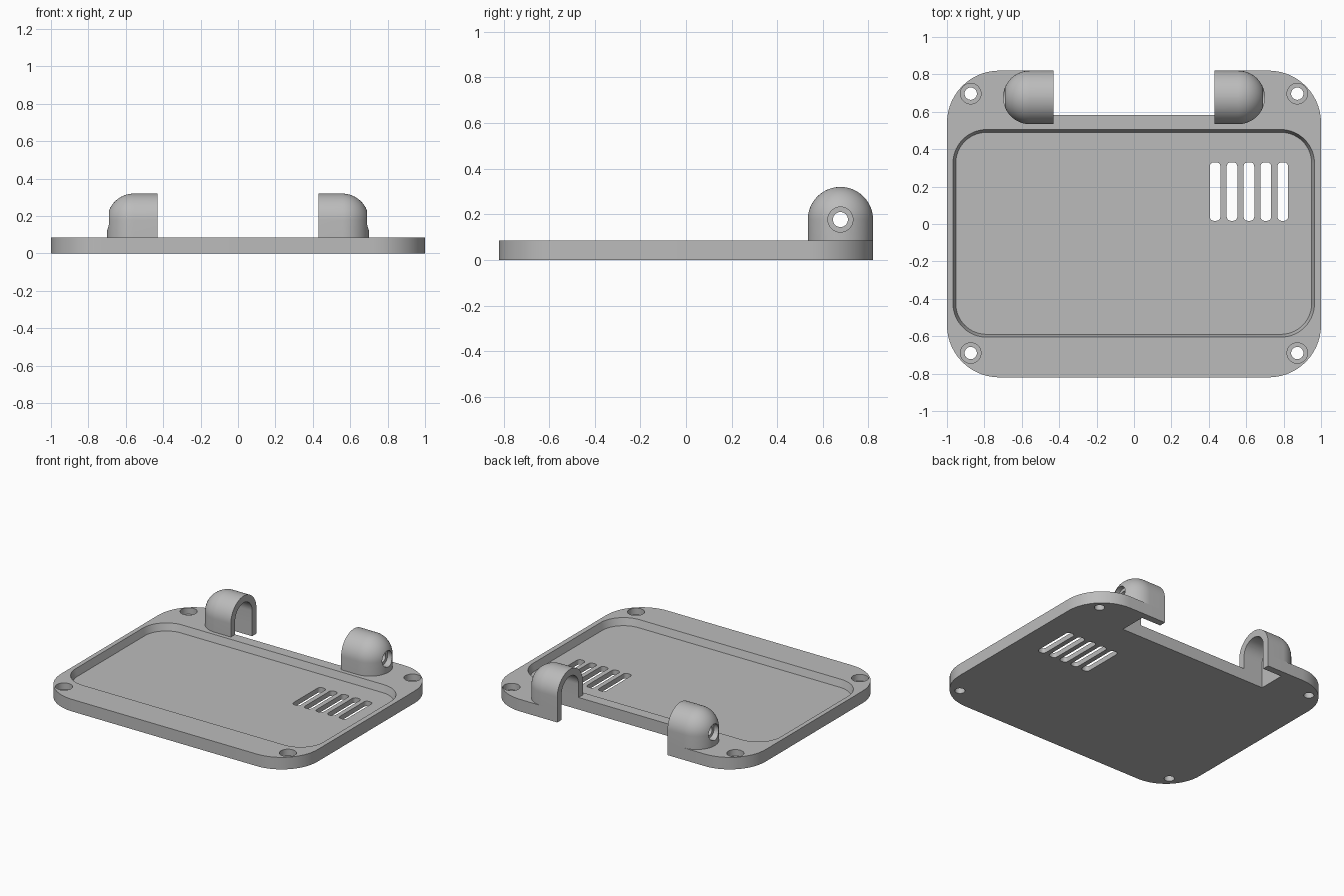
import bpy, bmesh
from math import sin, cos, pi

if "Cube" in bpy.data.objects:
    bpy.data.objects.remove(bpy.data.objects["Cube"], do_unlink=True)

THICK = 0.085               # plate thickness
HINGE_Y, HINGE_Z = 0.677, 0.177
HINGE_R, TUNNEL_R = 0.143, 0.095
HINGE_IN, HINGE_MID, TUNNEL_END = 0.43, 0.557, 0.58

grey = bpy.data.materials.new("light_grey_plastic")
grey.use_nodes = True
grey.diffuse_color = (0.5, 0.5, 0.5, 1)
grey.node_tree.nodes["Principled BSDF"].inputs["Base Color"].default_value = (0.5, 0.5, 0.5, 1)


def loft(name, rings):
    """Closed solid through a list of equal-length point rings."""
    bm = bmesh.new()
    loops = [[bm.verts.new(p) for p in ring] for ring in rings]
    for a, b in zip(loops, loops[1:]):
        for i in range(len(a)):
            j = (i + 1) % len(a)
            bm.faces.new((a[i], a[j], b[j], b[i]))
    bm.faces.new(loops[0])
    bm.faces.new(loops[-1])
    bmesh.ops.recalc_face_normals(bm, faces=bm.faces)
    mesh = bpy.data.meshes.new(name)
    bm.to_mesh(mesh)
    bm.free()
    mesh.materials.append(grey)
    obj = bpy.data.objects.new(name, mesh)
    bpy.context.collection.objects.link(obj)
    return obj


def rounded_rect(x0, x1, y0, y1, r, z, n=14):
    corners = [(x1 - r, y1 - r), (x0 + r, y1 - r), (x0 + r, y0 + r), (x1 - r, y0 + r)]
    return [(cx + r * cos((q + i / n) * pi / 2), cy + r * sin((q + i / n) * pi / 2), z)
            for q, (cx, cy) in enumerate(corners) for i in range(n + 1)]


def circle(u, v, r, n=32):
    return [(u + r * cos(2 * pi * i / n), v + r * sin(2 * pi * i / n)) for i in range(n)]


def rod_z(x, y, r, z0, z1):
    return loft("cutter", [[(a, b, z) for a, b in circle(x, y, r)] for z in (z0, z1)])


def rod_x(y, z, r, x0, x1):
    return loft("cutter", [[(x, a, b) for a, b in circle(y, z, r)] for x in (x0, x1)])


def cut(target, cutter, keep=False):
    mod = target.modifiers.new("cut", "BOOLEAN")
    mod.operation = "DIFFERENCE"
    mod.solver = "EXACT"
    mod.object = cutter
    bpy.context.view_layer.objects.active = target
    bpy.ops.object.modifier_apply(modifier=mod.name)
    if not keep:
        bpy.data.objects.remove(cutter, do_unlink=True)


# Rounded plate with a shallow tray
plate = loft("base_plate", [rounded_rect(-1, 1, -0.82, 0.82, 0.28, z) for z in (0, THICK)])
floor_z, slope = 0.035, 0.015
tray = [rounded_rect(-0.968 + d, 0.965 - d, -0.605 + d, 0.505 - d, 0.18 - d, z)
        for d, z in ((slope, floor_z), (0, THICK), (0, 0.2))]
cut(plate, loft("cutter", tray))

# Notch in the back edge
cut(plate, loft("cutter", [[(-HINGE_IN, HINGE_Y - TUNNEL_R, z), (HINGE_IN, HINGE_Y - TUNNEL_R, z),
                            (HINGE_IN, 1, z), (-HINGE_IN, 1, z)] for z in (-0.1, 0.2)]))

# Vent slots
for i in range(5):
    x = 0.405 + 0.0905 * i
    cut(plate, loft("cutter", [rounded_rect(x, x + 0.057, 0.017, 0.33, 0.022, z, 5)
                               for z in (-0.1, 0.2)]))

# Counterbored screw holes
for x in (-0.873, 0.873):
    for y in (-0.69, 0.697):
        cut(plate, rod_z(x, y, 0.055, 0.04, 0.2))
        cut(plate, rod_z(x, y, 0.033, -0.1, 0.2))

# Arched tunnel shared by the plate and both hinge covers
arch = [(HINGE_Y + TUNNEL_R * cos(pi * i / 24), HINGE_Z + TUNNEL_R * sin(pi * i / 24))
        for i in range(25)]
arch += [(HINGE_Y - TUNNEL_R, -0.1), (HINGE_Y + TUNNEL_R, -0.1)]
tunnel = loft("tunnel_cutter", [[(x, y, z) for y, z in arch] for x in (-TUNNEL_END, TUNNEL_END)])
cut(plate, tunnel, keep=True)


def cover_ring(side, r, z, n=28):
    pts = [(side * HINGE_IN, HINGE_Y - r, z)]
    for i in range(n + 1):
        t = -pi / 2 + pi * i / n
        pts.append((side * (HINGE_MID + r * cos(t)), HINGE_Y + r * sin(t), z))
    return pts + [(side * HINGE_IN, HINGE_Y + r, z)]


# Domed hinge covers with a counterbored pin hole
parts = [plate]
for side, label in ((-1, "right"), (1, "left")):
    rings = [cover_ring(side, HINGE_R, THICK)]
    for k in range(17):
        a = pi / 2 * k / 16
        rings.append(cover_ring(side, max(HINGE_R * cos(a), 0.002), HINGE_Z + HINGE_R * sin(a)))
    cover = loft("hinge_cover_" + label, rings)
    cut(cover, tunnel, keep=True)
    cut(cover, rod_x(HINGE_Y, HINGE_Z, 0.055, side * 0.655, side * 0.8))
    cut(cover, rod_x(HINGE_Y, HINGE_Z, 0.033, side * 0.5, side * 0.8))
    parts.append(cover)
bpy.data.objects.remove(tunnel, do_unlink=True)

# Smooth curves, sharp edges
bpy.ops.object.select_all(action="DESELECT")
for obj in parts:
    obj.select_set(True)
bpy.context.view_layer.objects.active = plate
bpy.ops.object.shade_smooth_by_angle(angle=pi / 6)
